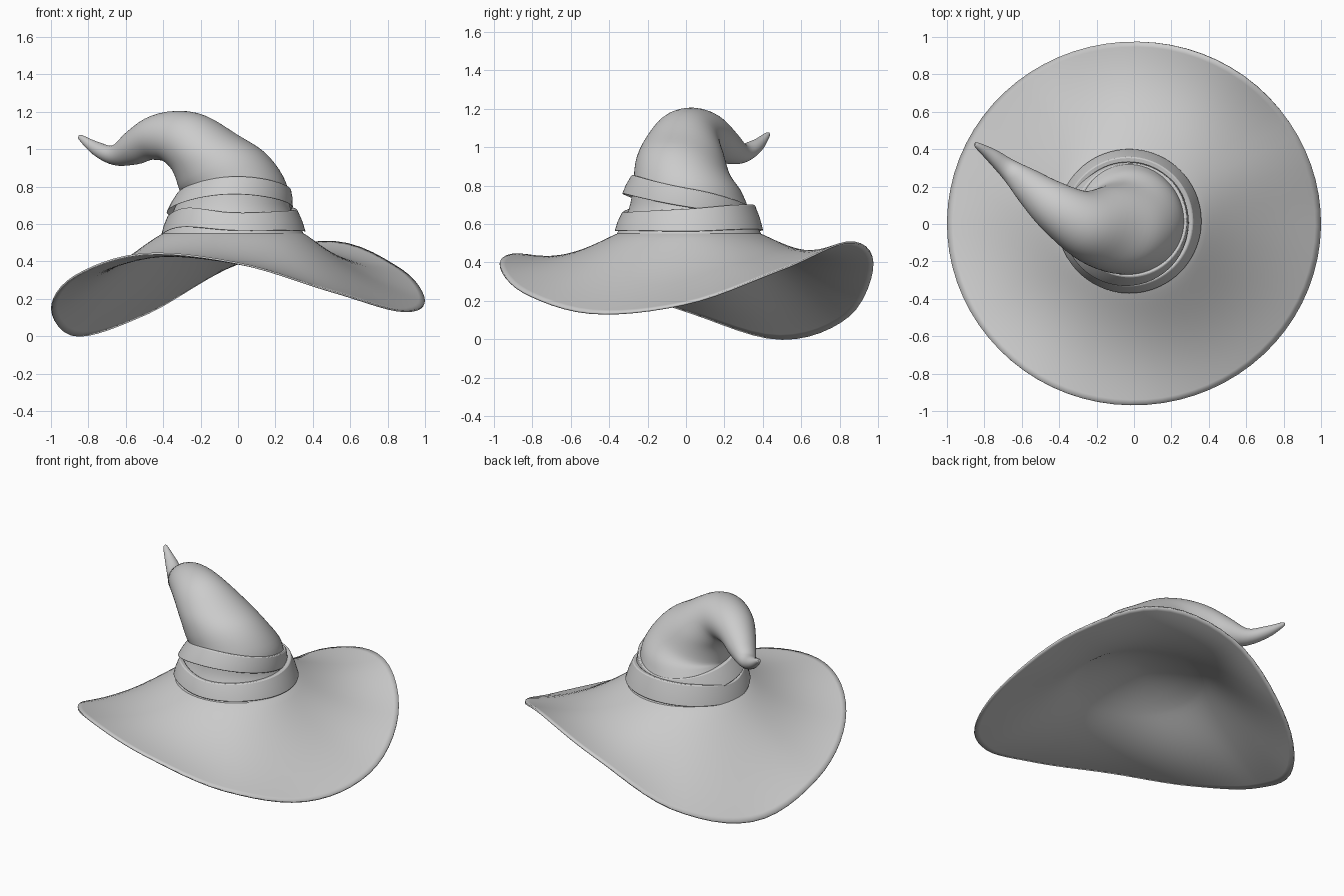
import bpy, math
from mathutils import Vector

if "Cube" in bpy.data.objects:
    bpy.data.objects.remove(bpy.data.objects["Cube"])

SEG = 72
H = Vector((0.44, 0.9, 0)).normalized()      # sideways axis of the bend
B = Vector((-H.y, H.x, 0))                   # direction the tip leans
A0 = math.atan2(H.y, H.x)


def catmull(p0, p1, p2, p3, t):
    return 0.5 * (2 * p1 + (p2 - p0) * t + (2 * p0 - 5 * p1 + 4 * p2 - p3) * t * t
                  + (3 * p1 - p0 - 3 * p2 + p3) * t ** 3)


def periodic(table, ang):
    """Smooth value from a table evenly spaced around the circle."""
    n = len(table)
    f = (ang / math.tau * n) % n
    i = int(f)
    return catmull(*[table[(i + k) % n] for k in (-1, 0, 1, 2)], f - i)


def make_object(name, rings, close_loop=False, cap=False):
    """Skin a list of equal rings with quads."""
    n = len(rings[0])
    verts = [p for r in rings for p in r]
    m = len(rings)
    faces = []
    for i in range(m if close_loop else m - 1):
        a, b = i * n, ((i + 1) % m) * n
        for j in range(n):
            k = (j + 1) % n
            faces.append((a + j, a + k, b + k, b + j))
    if cap:
        faces.append(tuple(range((m - 1) * n, m * n)))
    me = bpy.data.meshes.new(name)
    me.from_pydata(verts, [], faces)
    ob = bpy.data.objects.new(name, me)
    bpy.context.collection.objects.link(ob)
    bpy.ops.object.select_all(action='DESELECT')
    ob.select_set(True)
    bpy.context.view_layer.objects.active = ob
    bpy.ops.object.shade_smooth_by_angle(angle=math.radians(50))
    return ob


# Brim: wavy rim heights every 30 degrees, rising to a shallow dome under the crown
RIM = [0.19, 0.365, 0.51, 0.395, 0.12, 0.005, 0.15, 0.33, 0.445, 0.395, 0.245, 0.14]
SAG = [1.15, 1.5, 1.45, 1.45, 1.25, 1.4]     # how early each direction drops to its rim
rings = []
for s in range(21):
    t = 1 - s / 20
    ring = []
    for j in range(SEG):
        a = A0 + math.tau * j / SEG
        r = 0.385 + 0.615 * t
        base = 0.385 + 0.16 * (1 - t) ** 1.5
        w = t ** periodic(SAG, a)
        ring.append(Vector((r * math.cos(a) - 0.025 * (1 - t),
                            r * (1 - 0.028 * t) * math.sin(a) + 0.015 * (1 - t) + 0.003 * t,
                            base * (1 - w) + periodic(RIM, a) * w)))
    rings.append(ring)
for f in (0.85, 0.68, 0.5, 0.3, 0.12, 0.02):
    rings.append([Vector((-0.025 + 0.385 * f * math.cos(a), 0.015 + 0.385 * f * math.sin(a),
                          0.545 + 0.1 * (1 - f ** 1.8)))
                  for a in (A0 + math.tau * j / SEG for j in range(SEG))])
brim = make_object("brim", rings, cap=True)
sol = brim.modifiers.new("felt_thickness", 'SOLIDIFY')
sol.thickness = 0.01
sol.offset = -1

# Crown sections: centre x, y, z, sideways radius, bend-plane radius, tilt in degrees
PATH = [Vector(p) for p in (
    (-0.025, 0.015, 0.55, 0.375, 0.375, 0), (-0.03, 0.015, 0.68, 0.312, 0.312, 0),
    (-0.025, 0.005, 0.79, 0.28, 0.283, 8), (-0.085, -0.015, 0.885, 0.25, 0.25, 24),
    (-0.18, -0.01, 0.985, 0.217, 0.195, 31), (-0.31, 0.022, 1.066, 0.165, 0.16, 53),
    (-0.455, 0.11, 1.062, 0.128, 0.118, 90), (-0.565, 0.20, 1.005, 0.095, 0.09, 108),
    (-0.665, 0.285, 0.968, 0.06, 0.053, 92), (-0.76, 0.365, 1.005, 0.038, 0.036, 66),
    (-0.838, 0.42, 1.06, 0.016, 0.016, 58), (-0.85, 0.43, 1.072, 0.006, 0.006, 55))]
fine = []
ext = [2 * PATH[0] - PATH[1]] + PATH + [2 * PATH[-1] - PATH[-2]]
for i in range(len(PATH) - 1):
    fine += [catmull(*ext[i:i + 4], k / 5) for k in range(5)]
fine.append(PATH[-1])
rings = []
for p in fine:
    tilt = math.radians(p[5])
    v = B * math.cos(tilt) - Vector((0, 0, math.sin(tilt)))
    c = Vector(p[:3])
    rings.append([c + H * p[3] * math.cos(b) + v * p[4] * math.sin(b)
                  for b in (math.tau * j / SEG for j in range(SEG))])
make_object("crown", rings, cap=True)


# Bands: slanted strips wrapped round the crown
def band(name, low, high, z_low, z_high, thick=0.03):
    """low/high: centre x, centre y, radius; z tables counter-clockwise from the right."""
    def loop(c, ztab, inset, lift=0.0):
        out = []
        for j in range(SEG):
            a = math.tau * j / SEG
            r = c[2] - inset
            out.append(Vector((c[0] + r * math.cos(a), c[1] + r * math.sin(a),
                               periodic(ztab, a) + lift)))
        return out
    mid = [(p + q) / 2 for p, q in zip(low, high)]
    mid[2] += 0.004
    z_mid = [(p + q) / 2 for p, q in zip(z_low, z_high)]
    ob = make_object(name, [loop(low, z_low, 0), loop(mid, z_mid, 0), loop(high, z_high, 0),
                            loop(high, z_high, thick, -0.005), loop(low, z_low, thick, 0.04)],
                     close_loop=True)
    bev = ob.modifiers.new("soft_edge", 'BEVEL')
    bev.width = 0.006
    bev.segments = 2


band("lower_band", (-0.025, 0.015, 0.387), (-0.03, 0.013, 0.345),
     [0.558, 0.568, 0.565, 0.55, 0.535, 0.58, 0.562, 0.562],
     [0.68, 0.70, 0.70, 0.68, 0.645, 0.688, 0.662, 0.668])
band("upper_band", (-0.045, 0.005, 0.338), (-0.02, 0.02, 0.303),
     [0.685, 0.59, 0.66, 0.755], [0.785, 0.70, 0.765, 0.855])
